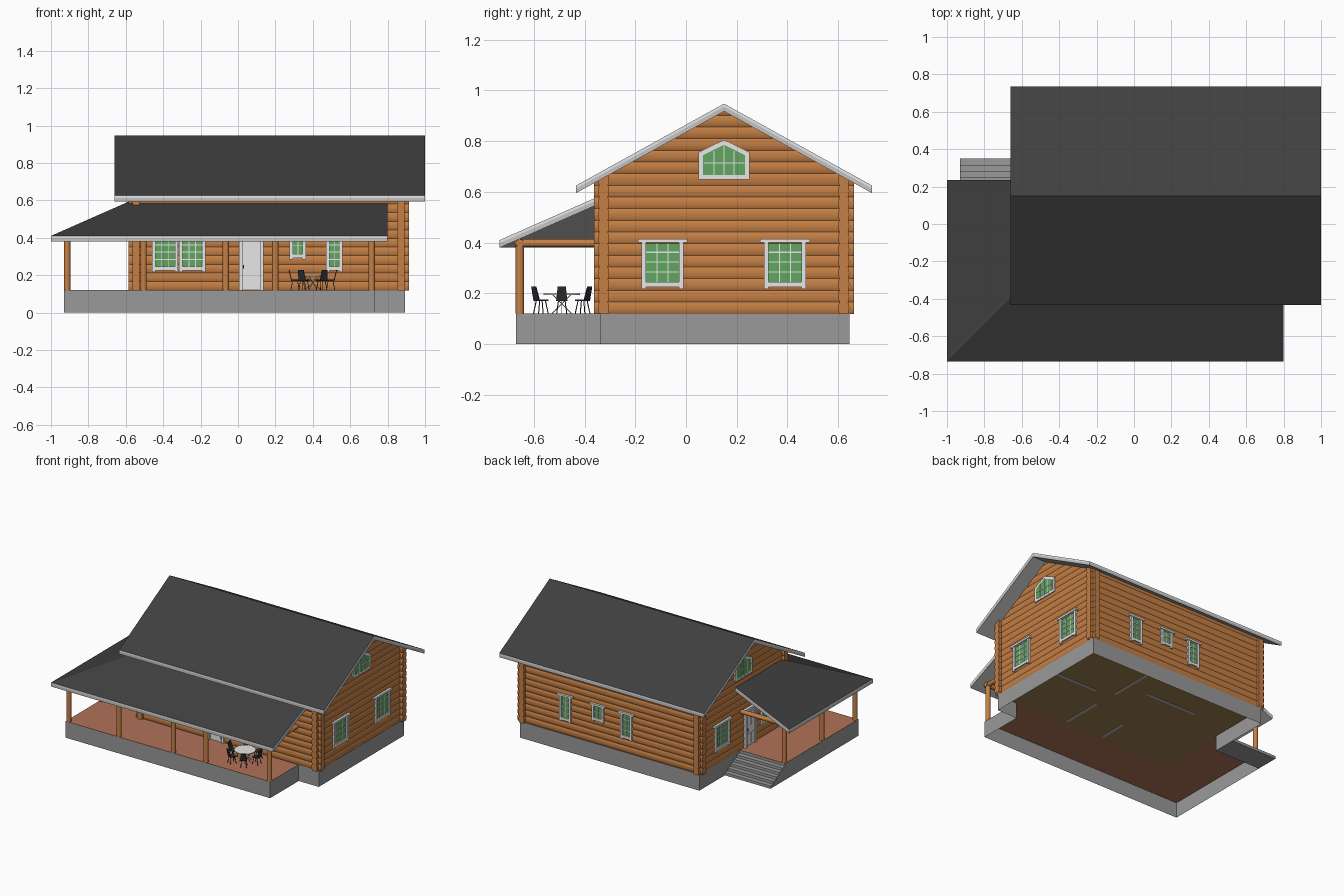
import bpy, bmesh, math
from mathutils import Vector, Matrix

if "Cube" in bpy.data.objects:
    bpy.data.objects.remove(bpy.data.objects["Cube"])

def material(name, r, g, b):
    m = bpy.data.materials.new(name)
    m.diffuse_color = (r, g, b, 1)
    m.use_nodes = True
    m.node_tree.nodes["Principled BSDF"].inputs["Base Color"].default_value = m.diffuse_color
    return m

WOOD = material("log_wood", 0.56, 0.215, 0.06)
SLATE = material("dark_roofing", 0.05, 0.05, 0.05)
WHITE = material("white_trim", 0.8, 0.8, 0.8)
SOFFIT = material("soffit_grey", 0.55, 0.55, 0.55)
CONCRETE = material("concrete", 0.32, 0.32, 0.32)
TERRACOTTA = material("terracotta_deck", 0.44, 0.17, 0.1)
TAN = material("floor_tan", 0.34, 0.215, 0.08)
GREEN = material("green_glass", 0.12, 0.38, 0.12)
BLACK = material("black_seat", 0.025, 0.028, 0.03)


class Part:
    """Collects simple shapes into one named object."""
    def __init__(self, name, *mats, at=None):
        self.name, self.mats, self.bm = name, mats, bmesh.new()
        self.at = at or Matrix()

    def box(self, x0, x1, y0, y1, z0, z1):
        m = Matrix.Translation(((x0 + x1) / 2, (y0 + y1) / 2, (z0 + z1) / 2))
        m = m @ Matrix.Diagonal((x1 - x0, y1 - y0, z1 - z0, 1))
        bmesh.ops.create_cube(self.bm, size=1, matrix=self.at @ m)

    def rod(self, a, b, r, r_z=None, n=12):
        a, b = Vector(a), Vector(b)
        rot = (b - a).to_track_quat('Z', 'Y').to_matrix().to_4x4()
        new = bmesh.ops.create_cone(self.bm, cap_ends=True, segments=n, radius1=r, radius2=r,
                                    depth=(b - a).length, matrix=rot)["verts"]
        for v in new:
            if r_z:                        # oval logs: taller than thick
                v.co.z *= r_z / r
            v.co = self.at @ (v.co + (a + b) / 2)

    def prism(self, pts, offset):
        bottom = [self.bm.verts.new(self.at @ Vector(p)) for p in pts]
        top = [self.bm.verts.new(self.at @ (Vector(p) + Vector(offset))) for p in pts]
        faces = [self.bm.faces.new(bottom), self.bm.faces.new(top)]
        n = len(pts)
        for i in range(n):
            j = (i + 1) % n
            faces.append(self.bm.faces.new((bottom[i], bottom[j], top[j], top[i])))
        bmesh.ops.recalc_face_normals(self.bm, faces=faces)

    def finish(self, smooth=False, rule=None):
        self.bm.normal_update()
        if rule:
            for f in self.bm.faces:
                f.material_index = rule(f)
        me = bpy.data.meshes.new(self.name)
        self.bm.to_mesh(me)
        self.bm.free()
        for m in self.mats:
            me.materials.append(m)
        ob = bpy.data.objects.new(self.name, me)
        bpy.context.collection.objects.link(ob)
        if smooth:
            bpy.context.view_layer.objects.active = ob
            ob.select_set(True)
            bpy.ops.object.shade_smooth_by_angle(angle=math.radians(35))
            ob.select_set(False)


# Foundation: open-bottomed concrete skirt
outline = [(-0.56, 0.645), (-0.56, 0.18), (-0.93, 0.18), (-0.93, -0.67),
           (0.73, -0.67), (0.73, -0.34), (0.893, -0.34), (0.893, 0.645)]
p = Part("foundation", CONCRETE)
for (x0, y0), (x1, y1) in zip(outline, outline[1:] + outline[:1]):
    p.bm.faces.new([p.bm.verts.new(c) for c in
                    ((x0, y0, 0), (x1, y1, 0), (x1, y1, 0.119), (x0, y0, 0.119))])
p.finish()

# Floors
p = Part("house_floor", TAN)
p.box(-0.56, 0.89, -0.338, 0.643, 0.112, 0.119)
p.finish()
p = Part("porch_floor", TERRACOTTA)
p.box(-0.929, 0.729, -0.669, -0.338, 0.112, 0.12)
p.box(-0.929, -0.56, -0.338, 0.18, 0.112, 0.12)
p.finish()

# Porch steps going down to the back
p = Part("steps", CONCRETE)
for i in range(5):
    p.box(-0.93, -0.56, 0.18 + 0.034 * i, 0.18 + 0.034 * (i + 1), 0, 0.1 - 0.02 * i)
p.finish()

# Log walls, crossing at the corners, trimmed to the floor and the roof pitch
X0, X1, Y0, Y1, PITCH = -0.545, 0.872, -0.325, 0.622, 0.046
SLOPE, RIDGE_Y, RIDGE_Z = 0.554, 0.15, 0.948
for name, a, b, count in (("front_log_wall", (-0.585, Y0), (0.915, Y0), 13),
                          ("back_log_wall", (-0.585, Y1), (0.915, Y1), 13),
                          ("left_log_wall", (X0, -0.363), (X0, 0.663), 18),
                          ("right_log_wall", (X1, -0.363), (X1, 0.663), 18)):
    p = Part(name, WOOD)
    for i in range(count):
        z = 0.143 + PITCH * i
        p.rod((*a, z), (*b, z), 0.022, 0.037, n=20)
    roof_point = (0, RIDGE_Y, RIDGE_Z - 0.016)
    for co, no in ((roof_point, (0, SLOPE, 1)), (roof_point, (0, -SLOPE, 1)), ((0, 0, 0.119), (0, 0, -1))):
        bmesh.ops.bisect_plane(p.bm, geom=p.bm.verts[:] + p.bm.edges[:] + p.bm.faces[:],
                               plane_co=co, plane_no=no, clear_outer=True)
    p.finish(True)

# Inner partitions, their feet showing under the floor
p = Part("inner_walls", SOFFIT)
for x0, x1, y0, y1 in ((0.43, 0.86, 0.12, 0.14), (0.3, 0.32, 0.17, 0.6), (-0.27, 0.15, 0.3, 0.32),
                       (0.31, 0.33, -0.31, 0.0), (0.0, 0.02, -0.31, -0.1)):
    p.box(x0, x1, y0, y1, 0.11, 0.5)
p.finish()


# Roofs: thin white-edged slate sheet above a grey soffit slab
def roof(name, planes):
    sheet, soffit = Part(name + "_sheet", WHITE, SLATE), Part(name + "_soffit", SOFFIT)
    for pts in planes:
        sheet.prism(pts, (0, 0, -0.012))
        soffit.prism([(x, y, z - 0.012) for x, y, z in pts], (0, 0, -0.018))
    sheet.finish(rule=lambda f: int(f.normal.z > 0.3))
    soffit.finish()

roof("main_roof", [[(-0.66, RIDGE_Y, RIDGE_Z), (1, RIDGE_Y, RIDGE_Z),
                    (1, RIDGE_Y + s * 0.584, 0.625), (-0.66, RIDGE_Y + s * 0.584, 0.625)]
                   for s in (-1, 1)])
hip_low, hip_high = (-1, -0.735, 0.41), (-0.56, -0.295, 0.604)
roof("porch_roof", [[hip_low, (0.8, -0.735, 0.41), (0.8, -0.295, 0.604), hip_high],
                    [hip_low, hip_high, (-0.56, 0.235, 0.604), (-1, 0.235, 0.41)]])

# Porch posts and beams
p = Part("porch_posts", WOOD)
for x, y in [(x, -0.655) for x in (-0.913, -0.505, -0.065, 0.2, 0.715)] + [(-0.913, -0.27), (-0.913, 0.165)]:
    p.rod((x, y, 0.12), (x, y, 0.395), 0.017, n=16)
p.finish(True)
p = Part("porch_beams", WOOD)
for a, b in (((-0.935, -0.655), (0.735, -0.655)), ((-0.913, -0.675), (-0.913, 0.19)),
             ((0.715, -0.675), (0.715, -0.33)), ((-0.935, 0.165), (-0.54, 0.165))):
    p.rod((*a, 0.398), (*b, 0.398), 0.016, n=16)
p.finish(True)


# Openings use wall space: x along the wall, -y outward, z up
def wall_space(x, y, turn, u):
    return Matrix.Translation((x, y, 0)) @ Matrix.Rotation(math.radians(turn), 4, 'Z') @ Matrix.Translation((u, 0, 0))

FRONT = lambda u: wall_space(0, Y0 - 0.022, 0, u)
BACK = lambda u: wall_space(0, Y1 + 0.022, 180, -u)
RIGHT = lambda u: wall_space(X1 + 0.022, 0, 90, u)
LEFT = lambda u: wall_space(X0 - 0.022, 0, -90, -u)

def window(name, at, w, z0, z1, cols=3, rows=3):
    h, t = w / 2, 0.018
    p = Part(name + "_glass", GREEN, at=at)
    p.box(-h + t, h - t, -0.002, 0.007, z0 + t, z1 - t)
    p.finish()
    p = Part(name + "_frame", WHITE, at=at)
    p.box(-h, -h + t, -0.011, 0.02, z0, z1)
    p.box(h - t, h, -0.011, 0.02, z0, z1)
    p.box(-h, h, -0.011, 0.02, z0 + 0.008, z0 + 0.028)
    p.box(-h - 0.015, h + 0.015, -0.016, 0.02, z1 - 0.014, z1)
    gw, gh = w - 2 * t, z1 - z0 - 0.042
    for i in range(1, cols):
        x = -gw / 2 + gw * i / cols
        p.box(x - 0.0022, x + 0.0022, -0.005, 0.01, z0 + 0.02, z1 - 0.01)
    for i in range(1, rows):
        z = z0 + 0.028 + gh * i / rows
        p.box(-gw / 2, gw / 2, -0.005, 0.01, z - 0.0022, z + 0.0022)
    p.finish()

for name, at, w, z0, z1, cols in (
        ("front_window_left", FRONT(-0.39), 0.14, 0.217, 0.415, 3),
        ("front_window_middle", FRONT(-0.245), 0.14, 0.217, 0.415, 3),
        ("front_window_small", FRONT(0.32), 0.088, 0.285, 0.415, 2),
        ("front_window_right", FRONT(0.515), 0.088, 0.217, 0.415, 2),
        ("right_window_front", RIGHT(-0.092), 0.166, 0.217, 0.415, 3),
        ("right_window_back", RIGHT(0.39), 0.166, 0.217, 0.415, 3),
        ("left_window_front", LEFT(-0.11), 0.11, 0.217, 0.415, 2),
        ("left_window_back", LEFT(0.395), 0.166, 0.217, 0.415, 3),
        ("back_window_1", BACK(0.525), 0.095, 0.217, 0.415, 2),
        ("back_window_2", BACK(0.26), 0.095, 0.285, 0.415, 2),
        ("back_window_3", BACK(0.03), 0.095, 0.217, 0.415, 2)):
    window(name, at, w, z0, z1, cols, 4 if z0 < 0.25 else 2)

# Five-sided attic windows
for side, at in (("right", RIGHT(0.15)), ("left", LEFT(0.15))):
    shape = lambda w, z0, z1, z2, y: [(-w, y, z0), (w, y, z0), (w, y, z1), (0, y, z2), (-w, y, z1)]
    p = Part(side + "_attic_frame", WHITE, at=at)
    p.prism(shape(0.1, 0.648, 0.757, 0.806, 0.02), (0, -0.028, 0))
    for x in (-0.04, 0, 0.04):
        p.box(x - 0.002, x + 0.002, -0.012, 0, 0.66, 0.785 - abs(x) * 0.6)
    p.box(-0.08, 0.08, -0.012, 0, 0.712, 0.716)
    p.finish()
    p = Part(side + "_attic_glass", GREEN, at=at)
    p.prism(shape(0.082, 0.666, 0.745, 0.786, 0), (0, -0.0095, 0))
    p.finish()

# Panelled doors
for side, at in (("front", FRONT(0.07)), ("left", LEFT(0.07))):
    p = Part(side + "_door", WHITE, at=at)
    p.box(-0.048, 0.048, -0.003, 0.02, 0.122, 0.385)
    for x in (-0.065, 0.047):
        p.box(x, x + 0.018, -0.013, 0.02, 0.12, 0.4)
    p.box(-0.075, 0.075, -0.016, 0.02, 0.385, 0.402)
    for x in (-0.036, 0.006):
        for z0, z1 in ((0.14, 0.21), (0.265, 0.365)):
            p.box(x, x + 0.03, -0.007, 0.01, z0, z1)
    p.finish()
    p = Part(side + "_door_handle", BLACK, at=at)
    p.box(-0.044, -0.038, -0.014, 0, 0.235, 0.255)
    p.finish()

# Round table with crossed legs, and six chairs
here = Matrix.Translation((0.4, -0.49, 0.12))
p = Part("table", WHITE, at=here)
p.rod((0, 0, 0.074), (0, 0, 0.08), 0.072, n=32)
for k in range(6):
    c, s = math.cos(k * math.pi / 3), math.sin(k * math.pi / 3)
    p.rod((-0.04 * c, -0.04 * s, 0.074), (0.045 * c, 0.045 * s, 0), 0.002, n=6)
p.finish(True)
for k in range(6):
    p = Part("chair_%d" % (k + 1), BLACK, at=here @ Matrix.Rotation(k * math.pi / 3, 4, 'Z')
             @ Matrix.Translation((0.095, 0, 0)))
    p.box(-0.022, 0.02, -0.022, 0.022, 0.05, 0.056)
    p.prism([(0.016, -0.022, 0.05), (0.016, 0.022, 0.05), (0.03, 0.016, 0.108), (0.03, -0.016, 0.108)],
            (0.005, 0, 0))
    for sx in (-1, 1):
        for sy in (-1, 1):
            p.rod((sx * 0.013, sy * 0.013, 0.052), (sx * 0.022, sy * 0.02, 0), 0.002, n=6)
    p.finish()
